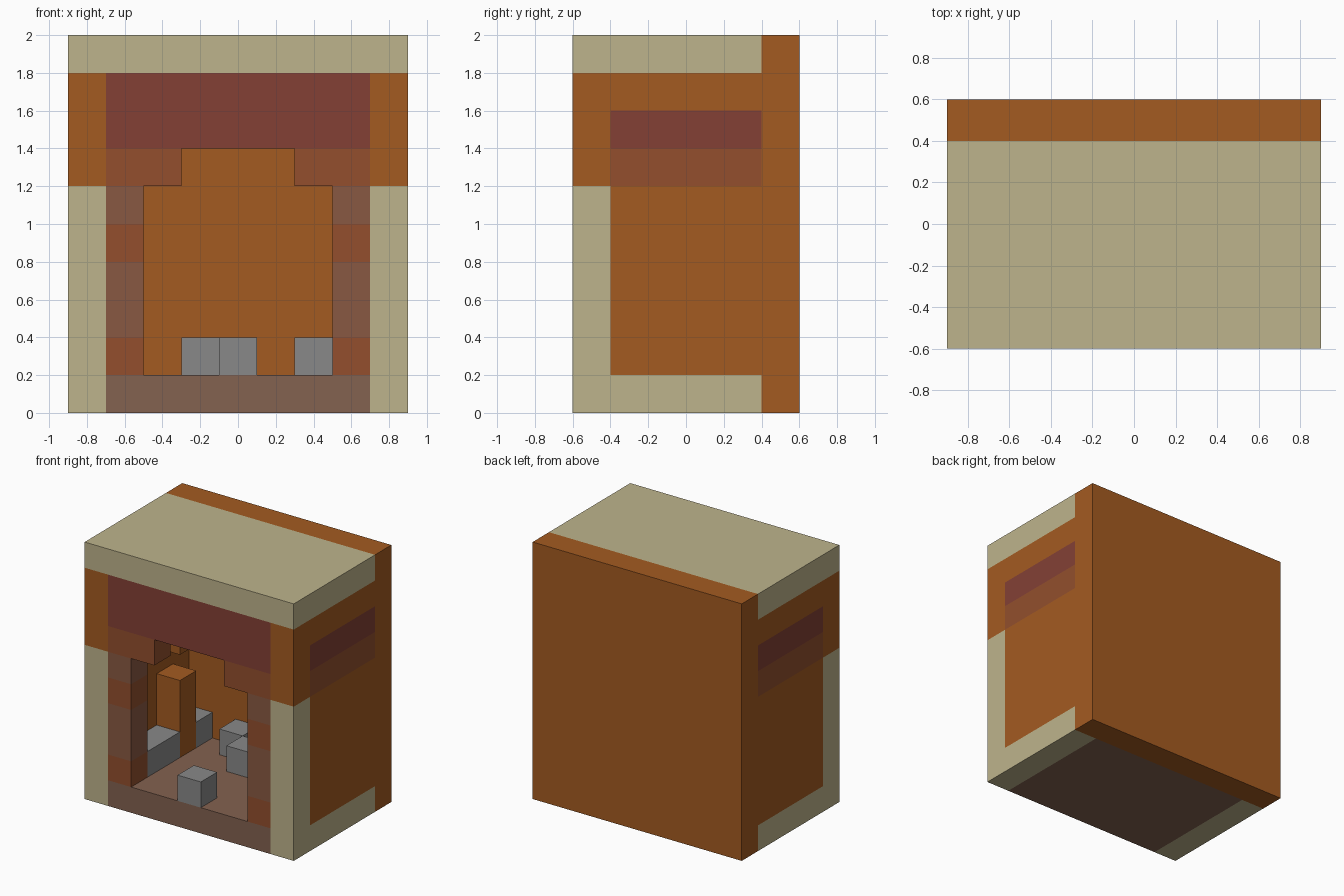
import bpy
import bmesh
from mathutils import Vector

old = bpy.data.objects.get("Cube")
if old:
    bpy.data.objects.remove(old, do_unlink=True)

UNIT = 0.2            # edge of one building block
WIDE, DEEP = 9, 6     # footprint in blocks


def linear(c):
    c /= 255
    return c / 12.92 if c <= 0.04045 else ((c + 0.055) / 1.055) ** 2.4


def material(name, *rgb):
    m = bpy.data.materials.new(name)
    colour = [linear(c) for c in rgb] + [1]
    m.use_nodes = True
    m.node_tree.nodes["Principled BSDF"].inputs["Base Color"].default_value = colour
    m.diffuse_color = colour
    return m


SAND = material("sand", 190, 180, 140)
ORANGE = material("burnt orange", 164, 91, 33)
MAROON = material("maroon", 132, 64, 53)
RUST = material("rust brown", 147, 79, 45)
CLAY = material("clay brown", 137, 89, 66)
FLOOR = material("dusty brown", 131, 98, 80)
STONE = material("stone grey", 137, 137, 137)


def block(name, x, y, z, mat):
    """Box spanning the given block ranges, counted from the front right bottom corner."""
    lo, hi = Vector((x[0], y[0], z[0])), Vector((x[1], y[1], z[1]))
    mid = (lo + hi) / 2 - Vector((WIDE / 2, DEEP / 2, 0))
    bm = bmesh.new()
    bmesh.ops.create_cube(bm, size=1)
    for v in bm.verts:
        v.co = Vector(a * b for a, b in zip(v.co, hi - lo)) * UNIT + mid * UNIT
    mesh = bpy.data.meshes.new(name)
    bm.to_mesh(mesh)
    bm.free()
    mesh.materials.append(mat)
    bpy.context.collection.objects.link(bpy.data.objects.new(name, mesh))


def pair(name, x, y, z, mat):
    """The same block on both sides of the building."""
    block("right_" + name, x, y, z, mat)
    block("left_" + name, (WIDE - x[1], WIDE - x[0]), y, z, mat)


# Main shell
block("back_wall", (0, 9), (5, 6), (0, 10), ORANGE)
block("roof", (0, 9), (0, 5), (9, 10), SAND)
block("floor", (1, 8), (0, 5), (0, 1), FLOOR)

# Side walls
OUTER, INNER = (0, 1), (1, 5)
pair("corner_post", OUTER, (0, 1), (0, 6), SAND)
pair("corner_post_top", OUTER, (0, 1), (6, 9), ORANGE)
pair("wall_base", OUTER, INNER, (0, 1), SAND)
pair("wall", OUTER, INNER, (1, 6), ORANGE)
pair("wall_lower_stripe", OUTER, INNER, (6, 7), RUST)
pair("wall_upper_stripe", OUTER, INNER, (7, 8), MAROON)
pair("wall_top", OUTER, INNER, (8, 9), ORANGE)

# Doorway frame
block("door_header", (1, 8), (0, 1), (7, 9), MAROON)
pair("door_shoulder", (1, 3), (0, 1), (6, 7), RUST)
for z0, z1, mat in ((1, 2, RUST), (2, 4, CLAY), (4, 5, RUST), (5, 6, CLAY)):
    pair(f"door_jamb_{z0}", (1, 2), (0, 1), (z0, z1), mat)

# Inside columns with a gap, and low stones along the walls
pair("inner_column", (1, 2), (3, 4), (1, 4), ORANGE)
pair("hanging_column", (1, 2), (3, 4), (5, 9), ORANGE)
pair("front_wall_stones", (1, 2), (1, 3), (1, 2), STONE)
pair("back_wall_stone", (1, 2), (4, 5), (1, 2), STONE)

# Loose stones on the floor
for i, (x, y) in enumerate(((4, 0), (3, 4), (4, 3), (6, 2))):
    block(f"loose_stone_{i + 1}", (x, x + 1), (y, y + 1), (1, 2), STONE)
